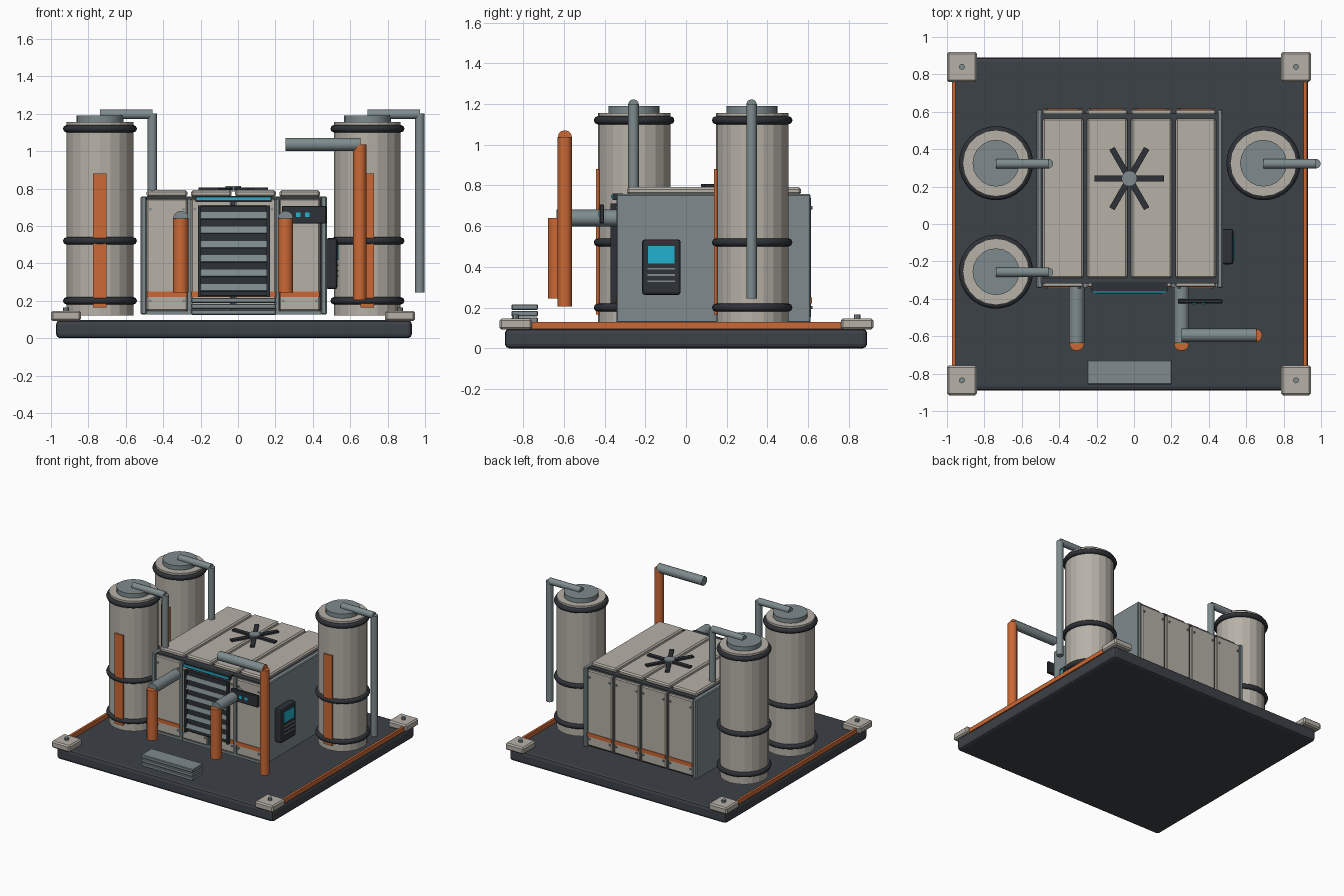
import bpy, math
from mathutils import Vector

if "Cube" in bpy.data.objects:
    bpy.data.objects.remove(bpy.data.objects["Cube"])


def mat(name, rgb):
    m = bpy.data.materials.new(name)
    m.diffuse_color = (*rgb, 1)
    m.use_nodes = True
    m.node_tree.nodes["Principled BSDF"].inputs["Base Color"].default_value = m.diffuse_color
    return m


BEIGE = mat("beige panel", (0.47, 0.44, 0.39))
GREY = mat("blue grey metal", (0.21, 0.26, 0.27))
ORANGE = mat("orange paint", (0.60, 0.14, 0.035))
DARK = mat("dark deck", (0.046, 0.054, 0.064))
BLACK = mat("black rubber", (0.027, 0.031, 0.037))
CYAN = mat("cyan glow", (0.016, 0.44, 0.62))


def box(name, x, y, z, m, bevel=0.0, seg=1):
    """Box given by its (min, max) range on each axis."""
    bpy.ops.mesh.primitive_cube_add(
        size=1, location=[(a[0] + a[1]) / 2 for a in (x, y, z)])
    o = bpy.context.object
    o.name = name
    o.scale = [a[1] - a[0] for a in (x, y, z)]
    bpy.ops.object.transform_apply(location=False, rotation=False)
    o.data.materials.append(m)
    if bevel:
        b = o.modifiers.new("bevel", 'BEVEL')
        b.width = bevel
        b.segments = seg
    return o


def tube(name, a, b, r, m, sides=12, smooth=True):
    """Cylinder running from point a to point b."""
    a, b = Vector(a), Vector(b)
    d = b - a
    bpy.ops.mesh.primitive_cylinder_add(
        vertices=sides, radius=r, depth=d.length, location=(a + b) / 2,
        rotation=d.to_track_quat('Z', 'Y').to_euler())
    o = bpy.context.object
    o.name = name
    o.data.materials.append(m)
    if smooth:
        bpy.ops.object.shade_smooth_by_angle(angle=math.radians(35))
    return o


# Deck with corner blocks, bolts and side rails
box("deck", (-0.973, 0.93), (-0.89, 0.89), (0, 0.096), DARK, 0.022, 2)
for cx in (-0.92, 0.866):
    for cy in (-0.836, 0.84):
        box("corner_block", (cx - 0.08, cx + 0.08), (cy - 0.08, cy + 0.08),
            (0.092, 0.146), BEIGE, 0.01)
        tube("corner_bolt", (cx, cy, 0.14), (cx, cy, 0.165), 0.016, GREY, 8)
for x in (-0.963, 0.916):
    box("side_rail", (x - 0.009, x + 0.009), (-0.77, 0.77), (0.096, 0.13), ORANGE)


# Storage tanks with bands, front stripe and outlet pipe
def tank(cx, cy):
    tube("tank_body", (cx, cy, 0.122), (cx, cy, 1.155), 0.178, BEIGE, 20, False)
    tube("tank_cap", (cx, cy, 1.15), (cx, cy, 1.19), 0.125, GREY, 20)
    for z in (0.2, 0.52, 1.12):
        bpy.ops.mesh.primitive_torus_add(
            location=(cx, cy, z), major_radius=0.178, minor_radius=0.02,
            major_segments=32, minor_segments=8)
        o = bpy.context.object
        o.name = "tank_band"
        o.data.materials.append(BLACK)
        bpy.ops.object.shade_smooth_by_angle(angle=math.radians(50))
    box("tank_stripe", (cx - 0.036, cx + 0.036), (cy - 0.188, cy - 0.165),
        (0.165, 0.88), ORANGE)
    px = cx + 0.28
    tube("tank_outlet", (cx, cy - 0.003, 1.197), (px, cy - 0.003, 1.197), 0.026, GREY)
    tube("tank_downpipe", (px, cy - 0.003, 0.245), (px, cy - 0.003, 1.2), 0.026, GREY)


for c in ((-0.738, 0.325), (-0.738, -0.255), (0.692, 0.325)):
    tank(*c)

# Central housing: dark core, grey side walls, sill
box("housing_core", (-0.50, 0.455), (-0.318, 0.59), (0.13, 0.757), DARK)
box("left_wall", (-0.52, -0.488), (-0.342, 0.612), (0.126, 0.757), GREY, 0.006)
box("right_wall", (0.443, 0.475), (-0.342, 0.612), (0.126, 0.757), GREY, 0.006)
box("front_sill", (-0.49, 0.445), (-0.338, -0.31), (0.126, 0.145), GREY)

# Roof pads, front and back panels in four columns, with bands and bolts
for i in range(4):
    x0 = -0.488 + i * 0.2365
    x1 = x0 + 0.217
    box("roof_pad", (x0, x1), (-0.29, 0.565), (0.755, 0.791), BEIGE, 0.01)
    for name, ya, yb, s in (("front", -0.338, -0.31, -1), ("back", 0.585, 0.613, 1)):
        box(name + "_panel", (x0, x1), (ya, yb), (0.146, 0.745), BEIGE, 0.007)
        face = ya if s < 0 else yb
        box(name + "_band", (x0 + 0.002, x1 - 0.002),
            sorted((face - s * 0.003, face + s * 0.005)), (0.22, 0.25), ORANGE)
        for bx in (x0 + 0.02, x1 - 0.02):
            for bz in (0.2, 0.69):
                tube("panel_bolt", (bx, face - s * 0.003, bz),
                     (bx, face + s * 0.008, bz), 0.008, GREY, 8)
for x in (-0.261, 0.211):
    box("front_seam", (x - 0.009, x + 0.009), (-0.34, -0.31), (0.13, 0.745), GREY)

# Front louvre with slats and light strip
box("louvre_back", (-0.212, 0.168), (-0.354, -0.33), (0.222, 0.71), BLACK, 0.006)
for i in range(6):
    z = 0.27 + i * 0.077
    s = box("louvre_slat", (-0.197, 0.153), (-0.366, -0.35), (z - 0.018, z + 0.018), GREY)
    s.rotation_euler.x = math.radians(-15)
for xa, xb in ((-0.215, -0.197), (0.153, 0.171)):
    box("louvre_side", (xa, xb), (-0.37, -0.345), (0.22, 0.71), BLACK)
box("light_housing", (-0.227, 0.18), (-0.362, -0.31), (0.728, 0.76), BLACK)
box("light_strip", (-0.222, 0.175), (-0.368, -0.36), (0.738, 0.753), CYAN)

# Control plate in front of the right panel
box("control_plate", (0.235, 0.472), (-0.425, -0.402), (0.613, 0.707), BLACK, 0.004)
for x in (0.322, 0.37):
    box("control_light", (x - 0.013, x + 0.013), (-0.43, -0.424), (0.648, 0.672), CYAN)

# Side terminal
box("terminal", (0.47, 0.532), (-0.216, -0.026), (0.262, 0.535), BLACK, 0.014, 2)
box("terminal_screen", (0.53, 0.538), (-0.187, -0.057), (0.417, 0.502), CYAN)
for z in (0.33, 0.36, 0.39):
    box("terminal_key", (0.53, 0.536), (-0.19, -0.055), (z - 0.004, z + 0.004), GREY)

# Roof fan
fx, fy = -0.025, 0.243
tube("fan_hub", (fx, fy, 0.785), (fx, fy, 0.815), 0.042, GREY, 16)
for i in range(3):
    b = box("fan_blade", (fx - 0.186, fx + 0.186), (fy - 0.016, fy + 0.016),
            (0.792, 0.806), BLACK)
    b.rotation_euler.z = i * math.pi / 3

# Front feed pipes
for x in (-0.306, 0.254):
    tube("feed_pipe", (x, -0.32, 0.64), (x, -0.637, 0.64), 0.041, GREY)
    tube("feed_riser", (x, -0.637, 0.245), (x, -0.637, 0.64), 0.041, ORANGE)

# Tall exhaust pipe
tube("exhaust_riser", (0.651, -0.595, 0.205), (0.651, -0.595, 1.036), 0.035, ORANGE)
tube("exhaust_pipe", (0.255, -0.595, 1.036), (0.651, -0.595, 1.036), 0.035, GREY)
tube("exhaust_cap", (0.650, -0.595, 1.036), (0.655, -0.595, 1.036), 0.035, ORANGE)

# Stacked entry step
for z in (0.125, 0.157, 0.189):
    box("step_tread", (-0.25, 0.203), (-0.857, -0.728), (z, z + 0.027), GREY, 0.004)
